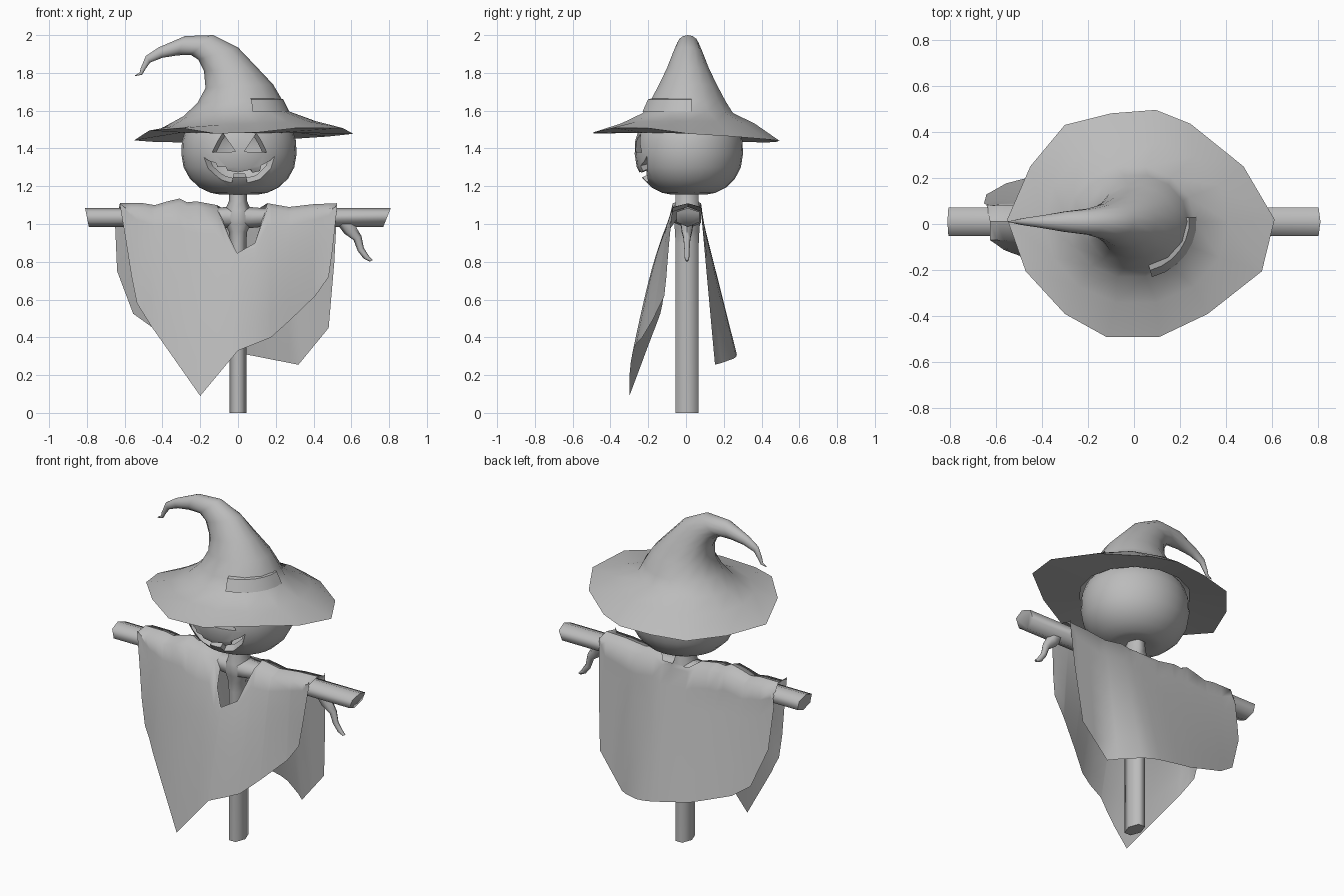
import bpy, bmesh, math
from mathutils import Vector

if "Cube" in bpy.data.objects:
    bpy.data.objects.remove(bpy.data.objects["Cube"], do_unlink=True)

grey = bpy.data.materials.new("plain grey")
grey.use_nodes = True
GREY = (0.5, 0.5, 0.5, 1)
grey.diffuse_color = GREY
grey.node_tree.nodes["Principled BSDF"].inputs["Base Color"].default_value = GREY


def smooth(ob, angle=40):
    bpy.ops.object.select_all(action='DESELECT')
    ob.select_set(True)
    bpy.context.view_layer.objects.active = ob
    bpy.ops.object.shade_smooth_by_angle(angle=math.radians(angle))


def make(name, verts, faces, angle=40, solid=True):
    mesh = bpy.data.meshes.new(name)
    mesh.from_pydata(verts, [], faces)
    bm = bmesh.new()
    bm.from_mesh(mesh)
    bmesh.ops.remove_doubles(bm, verts=bm.verts, dist=0.0005)
    if solid:
        bmesh.ops.recalc_face_normals(bm, faces=bm.faces)
    bm.to_mesh(mesh)
    bm.free()
    mesh.materials.append(grey)
    ob = bpy.data.objects.new(name, mesh)
    bpy.context.collection.objects.link(ob)
    smooth(ob, angle)
    return ob


def loft(name, rings, cap_start=True, cap_end=True, angle=40):
    n = len(rings[0])
    verts = [v for r in rings for v in r]
    faces = [(i*n + j, i*n + (j+1) % n, (i+1)*n + (j+1) % n, (i+1)*n + j)
             for i in range(len(rings)-1) for j in range(n)]
    if cap_start:
        faces.append(tuple(range(n)))
    if cap_end:
        faces.append(tuple(range(len(verts)-n, len(verts))))
    return make(name, verts, faces, angle)


def ellipse(center, u, v, n):
    c, u, v = Vector(center), Vector(u), Vector(v)
    return [c + u*math.cos(2*math.pi*k/n) + v*math.sin(2*math.pi*k/n) for k in range(n)]


def lerp(points, x):
    for (x0, z0), (x1, z1) in zip(points, points[1:]):
        if x <= x1:
            return z0 + (z1 - z0)*max(0, x - x0)/(x1 - x0)
    return points[-1][1]


# Upright post, swelling where the crossbar passes through
loft("post", [ellipse((0, .006, z), (.044*s, 0, 0), (0, .071*t, 0), 6)
              for z, s, t in ((0, 1, 1), (.9, 1, 1), (.96, 1.1, 1.05), (1, 1.6, 1.1), (1.03, 1.8, 1.1),
                              (1.07, 1.6, 1.1), (1.12, 1.1, 1), (1.2, 1, 1))], angle=85)

# Crossbar with slanted ends
bar = []
for x, slant in ((-.8, -.2), (-.12, 0), (-.04, 0), (.04, 0), (.12, 0), (.79, .4)):
    s = 1.15 if abs(x) < .1 else 1
    bar.append([(x + slant*dz, .01 + dy*s, 1.037 + dz*s) for dy, dz in
                ((0, .048), (.061, .027), (.061, -.027), (0, -.053), (-.061, -.027), (-.061, .027))])
loft("crossbar", bar, angle=75)

# Bent twig below the left arm
twig = ((.565, 1.02, .04), (.595, .965, .032), (.633, .925, .021),
        (.65, .865, .016), (.68, .823, .014), (.705, .805, .008))
loft("twig", [ellipse((x, .005, z), (r, 0, r*.5), (0, r, 0), 6) for x, z, r in twig], angle=65)

# Hollow pumpkin head
profile = ((1.172, .04), (1.156, .1), (1.165, .15), (1.192, .208), (1.24, .26), (1.3, .293),
           (1.37, .305), (1.44, .302), (1.5, .282), (1.56, .235), (1.6, .17), (1.62, .08))
head = loft("pumpkin_head", [ellipse((.005, .015, z), (r, 0, 0), (0, r*.94, 0), 28)
                             for z, r in profile])
shell = head.modifiers.new("shell", 'SOLIDIFY')
shell.thickness = .045
shell.offset = -1

# Carved eyes and toothed mouth, narrowing towards the middle of the head
mouth = [(-.185, 1.353), (-.16, 1.29), (-.085, 1.225), (-.035, 1.21), (-.025, 1.255),
         (.042, 1.255), (.052, 1.21), (.115, 1.225), (.18, 1.29), (.2, 1.358),
         (.165, 1.335), (.11, 1.315), (.11, 1.285), (.07, 1.28), (.06, 1.298),
         (0, 1.285), (-.05, 1.293), (-.055, 1.312), (-.1, 1.308), (-.105, 1.328), (-.15, 1.335)]
eye = [(-.083, 1.485), (-.143, 1.38), (-.012, 1.382)]
other_eye = [(.018 - x, z) for x, z in eye]
for shape, surface in ((mouth, .23), (eye, .265), (other_eye, .265)):
    rings = []
    for depth in (.45, .1):
        s = depth/surface
        rings.append([(x*s, .015 - depth, 1.37 + (z - 1.37)*s) for x, z in shape])
    cutter = loft("cutter", rings)
    cutter.hide_render = True
    cut = head.modifiers.new("carve", 'BOOLEAN')
    cut.operation = 'DIFFERENCE'
    cut.solver = 'EXACT'
    cut.object = cutter
    bpy.context.view_layer.objects.active = head
    for mod in list(head.modifiers):
        bpy.ops.object.modifier_apply(modifier=mod.name)
    bpy.data.objects.remove(cutter, do_unlink=True)
smooth(head, 35)

# Witch hat: underside, ragged brim, then rings from left point to right point with a half depth
brim = [(.61, .02), (.475, .25), (.245, .435), (.095, .495), (-.1, .48), (-.3, .43), (-.45, .25),
        (-.55, .02), (-.47, -.205), (-.3, -.39), (-.12, -.49), (.11, -.49), (.32, -.39), (.555, -.205)]
edge = []
for x, y in brim:
    lift = (.04 if x < 0 else .022) if y < -.1 and abs(x) > .25 else 0
    edge.append((x, y, 1.46 + .03*x - .045*y + lift))
rings = [ellipse((.005, .012, 1.483), (.31, 0, 0), (0, .3, 0), 14), edge]
for lx, lz, rx, rz, w in ((-.39, 1.515, .41, 1.545, .36), (-.29, 1.57, .265, 1.598, .245),
                          (-.215, 1.64, .235, 1.655, .205), (-.172, 1.72, .185, 1.74, .16),
                          (-.18, 1.81, .1, 1.83, .115), (-.21, 1.87, 0, 1.935, .08),
                          (-.25, 1.895, -.13, 2, .058), (-.32, 1.893, -.28, 1.995, .045),
                          (-.4, 1.88, -.42, 1.935, .026), (-.465, 1.855, -.488, 1.89, .016),
                          (-.49, 1.82, -.515, 1.825, .011), (-.508, 1.79, -.52, 1.803, .008),
                          (-.545, 1.783, -.545, 1.787, .002)):
    rings.append(ellipse(((lx+rx)/2, .01, (lz+rz)/2), ((rx-lx)/2, 0, (rz-lz)/2), (0, w, 0), 14))
loft("hat", rings, cap_start=False, angle=75)

# Folded ledge on the front of the hat
verts, steps = [], 6
for k in range(steps + 1):
    a = math.radians(-75 + 80*k/steps)
    for r, z in ((.195, 1.667), (.23, 1.66), (.262, 1.595)):
        verts.append((.01 + r*math.cos(a), .01 + r*.95*math.sin(a), z))
make("hat_fold", verts, [(3*k+j, 3*k+j+1, 3*k+j+4, 3*k+j+3)
                         for k in range(steps) for j in range(2)], 30, False)


# Cloak panels: columns hang from a top line to a ragged hem
def panel(name, top, hem, depth):
    xs = sorted({x for x, z in top + hem})
    rows = 8
    verts = []
    for x in xs:
        high = lerp(top, x)
        low = min(lerp(hem, x), high)
        for r in range(rows):
            t = max(0, r - 1)/(rows - 2)
            z = high + (low - high)*t
            if r == 1:
                z = max(low, high - .025)
            y = .01 if r == 0 and high > 1.085 else depth(x, z)
            verts.append((x, y, z))
    faces = [(i*rows+j, (i+1)*rows+j, (i+1)*rows+j+1, i*rows+j+1)
             for i in range(len(xs)-1) for j in range(rows-1)]
    return make(name, verts, faces, 80, False)


def front_depth(x, z):
    drop = max(0, 1.06 - z)
    bulge = max(.3, 1.02 - (2.8 if x > -.07 else 3.6)*(x + .07)**2)
    return -.07 - .255*drop**.75*bulge - .01*math.sin(11*x + 1)*min(1, 3*drop)


def back_depth(x, z):
    drop = max(0, 1.06 - z)
    bulge = max(.38, 1.05 - (9 if x > .04 else .85)*(x - .04)**2)
    return .08 + .24*drop*bulge


shoulder = [(-.625, 1.11), (-.5, 1.11), (-.44, 1.1), (-.38, 1.118), (-.31, 1.135), (-.27, 1.115),
            (-.22, 1.12), (-.11, 1.1)]
far_shoulder = [(.155, 1.11), (.27, 1.09), (.4, 1.105), (.525, 1.11)]
panel("cloak_front", shoulder + [(-.05, .94), (-.005, .845), (.09, .9)] + far_shoulder,
      [(-.625, 1.1), (-.595, .92), (-.565, .73), (-.535, .58), (-.46, .46), (-.2, .09), (0, .33),
       (.175, .4), (.275, .49), (.41, .62), (.48, .72), (.5, .86), (.525, 1.09)], front_depth)
panel("cloak_back", [(-.65, 1)] + shoulder + [(-.07, 1.075), (.1, 1.075)] + far_shoulder,
      [(-.65, .98), (-.64, .75), (-.555, .525), (-.45, .45), (-.2, .36), (.04, .31), (.32, .255),
       (.48, .45), (.51, .8), (.525, 1.09)], back_depth)
